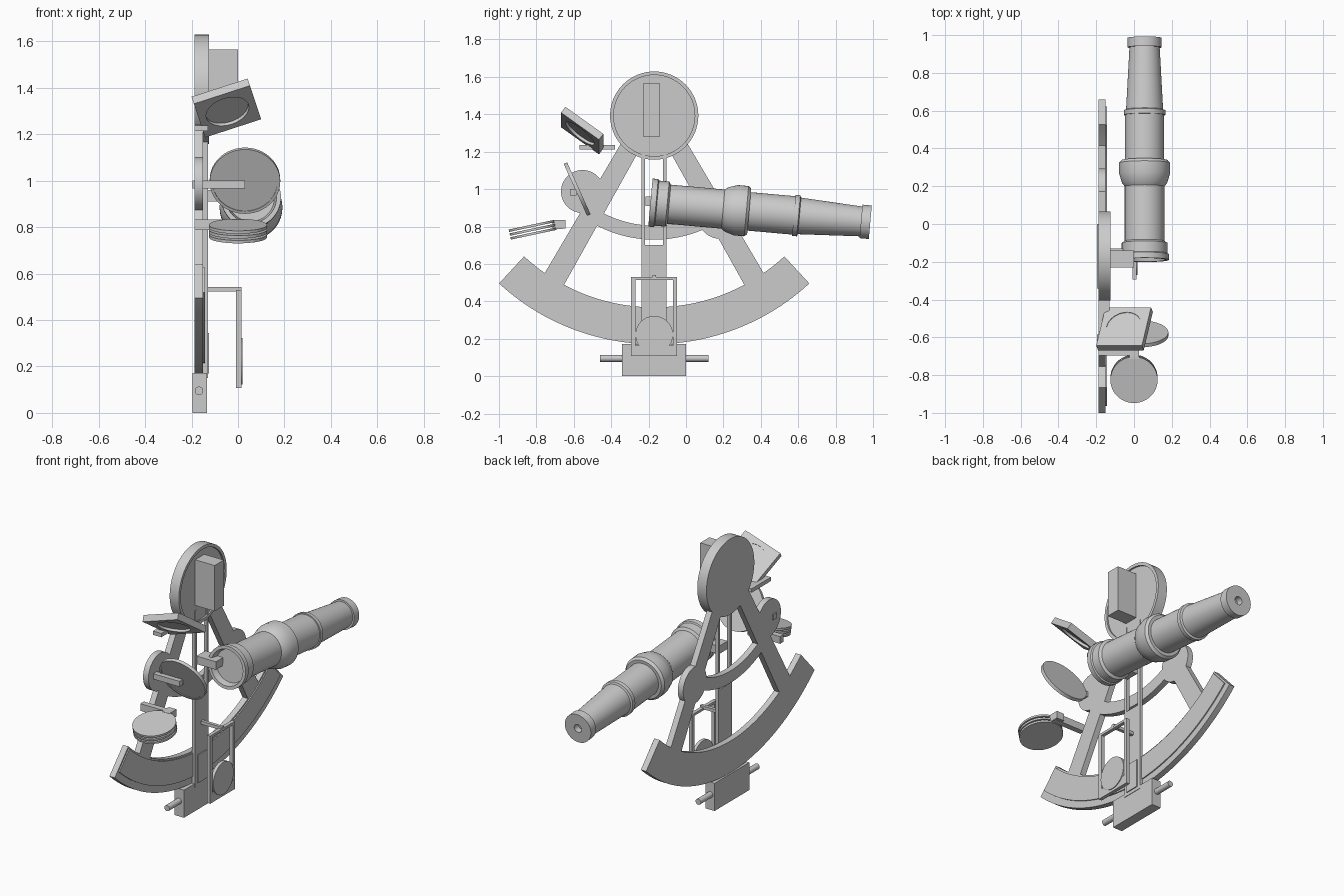
import bpy, bmesh, math
from mathutils import Vector, Matrix

cube = bpy.data.objects.get("Cube")
if cube:
    bpy.data.objects.remove(cube)

grey = bpy.data.materials.new("plain_grey")
grey.use_nodes = True
colour = (0.6, 0.6, 0.6, 1)
grey.diffuse_color = colour
grey.node_tree.nodes["Principled BSDF"].inputs["Base Color"].default_value = colour

PY, PZ = -0.17, 1.393          # pivot of the arm and the arcs
BACK, FACE = -0.187, -0.15     # frame thickness along x
made = []


def finish(bm, name):
    bmesh.ops.recalc_face_normals(bm, faces=bm.faces[:])
    mesh = bpy.data.meshes.new(name)
    bm.to_mesh(mesh)
    bm.free()
    mesh.materials.append(grey)
    ob = bpy.data.objects.new(name, mesh)
    bpy.context.collection.objects.link(ob)
    made.append(ob)
    return ob


def box(name, x, y, z):
    bm = bmesh.new()
    size = Matrix.Diagonal((x[1] - x[0], y[1] - y[0], z[1] - z[0], 1))
    mid = Matrix.Translation((sum(x) / 2, sum(y) / 2, sum(z) / 2))
    bmesh.ops.create_cube(bm, size=1, matrix=mid @ size)
    return finish(bm, name)


def prism(name, outline, x0, x1):
    """Extrude a (y, z) outline along x."""
    bm = bmesh.new()
    face = bm.faces.new([bm.verts.new((x0, y, z)) for y, z in outline])
    ext = bmesh.ops.extrude_face_region(bm, geom=[face])
    moved = [v for v in ext["geom"] if isinstance(v, bmesh.types.BMVert)]
    bmesh.ops.translate(bm, verts=moved, vec=(x1 - x0, 0, 0))
    return finish(bm, name)


def arc_band(name, r0, r1, half, x0, x1, n=48):
    """Ring sector hanging below the pivot."""
    angles = [math.radians(half) * (2 * i / n - 1) for i in range(n + 1)]

    def point(r, a):
        return PY + r * math.sin(a), PZ - r * math.cos(a)
    outline = [point(r1, a) for a in angles] + [point(r0, a) for a in reversed(angles)]
    return prism(name, outline, x0, x1)


def place(origin, axis):
    return Matrix.Translation(origin) @ Vector(axis).to_track_quat("Z", "Y").to_matrix().to_4x4()


def lathe(name, profile, matrix, n=48, square=(), closed=False):
    """Sweep (radius, height) rings; rings listed in square get a square outline."""
    bm = bmesh.new()
    rings = []
    for k, (r, s) in enumerate(profile):
        ring = []
        for i in range(n):
            a = 2 * math.pi * i / n
            c, d = math.cos(a), math.sin(a)
            q = r / max(abs(c), abs(d)) if k in square else r
            ring.append(bm.verts.new(matrix @ Vector((q * c, q * d, s))))
        rings.append(ring)
    pairs = list(zip(rings, rings[1:]))
    if closed:
        pairs.append((rings[-1], rings[0]))
    else:
        bm.faces.new(rings[0])
        bm.faces.new(rings[-1])
    for a, b in pairs:
        for i in range(n):
            j = (i + 1) % n
            bm.faces.new((a[i], a[j], b[j], b[i]))
    return finish(bm, name)


def disc(name, r, depth, origin, axis):
    return lathe(name, [(r, -depth / 2), (r, depth / 2)], place(origin, axis))


# Frame: graduated arc, scale band, inner arc, legs
arc_band("main_arc", 1.025, 1.222, 42.75, BACK, FACE)
arc_band("scale_band", 1.035, 1.18, 42.2, FACE - 0.002, FACE + 0.007)
arc_band("inner_arc", 0.588, 0.663, 29, BACK, FACE)
leg = [(-0.315, 1.3), (-0.785, 0.5), (-0.69, 0.42), (-0.235, 1.235)]
prism("front_leg", leg, BACK, FACE)
prism("rear_leg", [(2 * PY - y, z) for y, z in leg], BACK, FACE)
mid_x = (BACK + FACE) / 2
disc("front_boss", 0.115, FACE - BACK, (mid_x, -0.553, 0.987), (1, 0, 0))
disc("rear_boss", 0.115, FACE - BACK, (mid_x, 0.18, 0.85), (1, 0, 0))

# Pivot disc with a shallow recess, and index mirror
lathe("pivot_disc", [(0.236, 0), (0.236, 0.063), (0.217, 0.063), (0.217, 0.053)],
      place((BACK, PY, PZ), (1, 0, 0)), n=64)
box("index_mirror", (-0.14, 0.0), (-0.23, -0.14), (1.28, 1.565))

# Index arm: two rails above a solid lower part
ARM = (-0.15, -0.13)
for name, y in (("arm_front_rail", -0.238), ("arm_rear_rail", -0.122)):
    box(name, ARM, (y, y + 0.018), (0.7, 1.25))
box("arm_lower", ARM, (-0.238, -0.104), (0.15, 0.7))
box("arm_reading_plate", (-0.131, -0.124), (-0.215, -0.125), (0.17, 0.345))

# Clamp block and tangent screw
box("clamp_block", (-0.197, -0.133), (-0.342, 0.0), (0, 0.172))
disc("tangent_screw", 0.018, 0.58, (-0.168, -0.17, 0.095), (0, 1, 0))

# Reading lens in a rectangular frame
SLAB = (-0.008, 0.014)
box("lens_frame_front", SLAB, (-0.294, -0.27), (0.108, 0.53))
box("lens_frame_rear", SLAB, (-0.07, -0.048), (0.108, 0.53))
box("lens_frame_top", SLAB, (-0.294, -0.048), (0.515, 0.53))
box("lens_frame_bottom", SLAB, (-0.294, -0.048), (0.108, 0.165))
disc("reading_lens", 0.1, 0.02, (0.009, PY, 0.222), (1, 0, 0))
box("lens_support", (-0.135, 0.015), (-0.18, -0.16), (0.522, 0.542))

# Horizon mirror with its holder
lathe("horizon_mirror", [(0.152, -0.01), (0.152, 0.01), (0.14, 0.01), (0.14, 0.006)],
      place((0.03, -0.582, 1.0), (0, -0.91, -0.41)))
box("mirror_holder", (-0.195, 0.03), (-0.62, -0.585), (0.966, 1.0))

# Three stacked horizon shades on a side arm
tilt = Vector((0, -math.sin(math.radians(12)), math.cos(math.radians(12))))
for i in (-1, 0, 1):
    disc("horizon_shade", 0.125, 0.013, Vector((0, -0.82, 0.783)) + tilt * 0.021 * i, tilt)
box("shade_arm", (-0.187, 0.025), (-0.695, -0.66), (0.787, 0.832))
box("shade_lug", (-0.025, 0.027), (-0.715, -0.645), (0.79, 0.835))

# Square index shade with a round glass
u = Vector((0.237, 0, 0.077)).normalized()
v = Vector((0.05, 0.21, -0.15)).normalized()
w = u.cross(v)
shade = Matrix((u, v, w)).transposed().to_4x4()
shade.translation = (-0.05, -0.555, 1.313)
lathe("index_shade_frame", [(0.127, -0.02), (0.127, 0.02), (0.095, 0.02), (0.095, -0.02)],
      shade, square=(0, 1), closed=True)
lathe("index_shade_glass", [(0.096, -0.005), (0.096, 0.016)], shade)
box("index_shade_bracket", (BACK, -0.13), (-0.57, -0.38), (1.213, 1.237))

# Telescope, turned about its sloping axis
tube = [(0.1, 0.04), (0.11, 0), (0.129, 0), (0.129, 0.03), (0.121, 0.035), (0.121, 0.09),
        (0.105, 0.1), (0.105, 0.39), (0.12, 0.41), (0.135, 0.46), (0.135, 0.515),
        (0.122, 0.53), (0.103, 0.53), (0.103, 0.77), (0.11, 0.77), (0.11, 0.795),
        (0.098, 0.8), (0.08, 1.13), (0.09, 1.13), (0.09, 1.18), (0.025, 1.18), (0.025, 1.14)]
lathe("telescope", tube, place((0.056, -0.19, 0.928), (0, 1.174, -0.105)), n=64)
box("telescope_bracket", (-0.135, 0.0), (-0.217, -0.13), (0.91, 0.96))

# Smooth the round parts, keep edges sharp
bpy.ops.object.select_all(action="DESELECT")
for ob in made:
    ob.select_set(True)
bpy.context.view_layer.objects.active = made[0]
bpy.ops.object.shade_smooth_by_angle(angle=math.radians(30))
